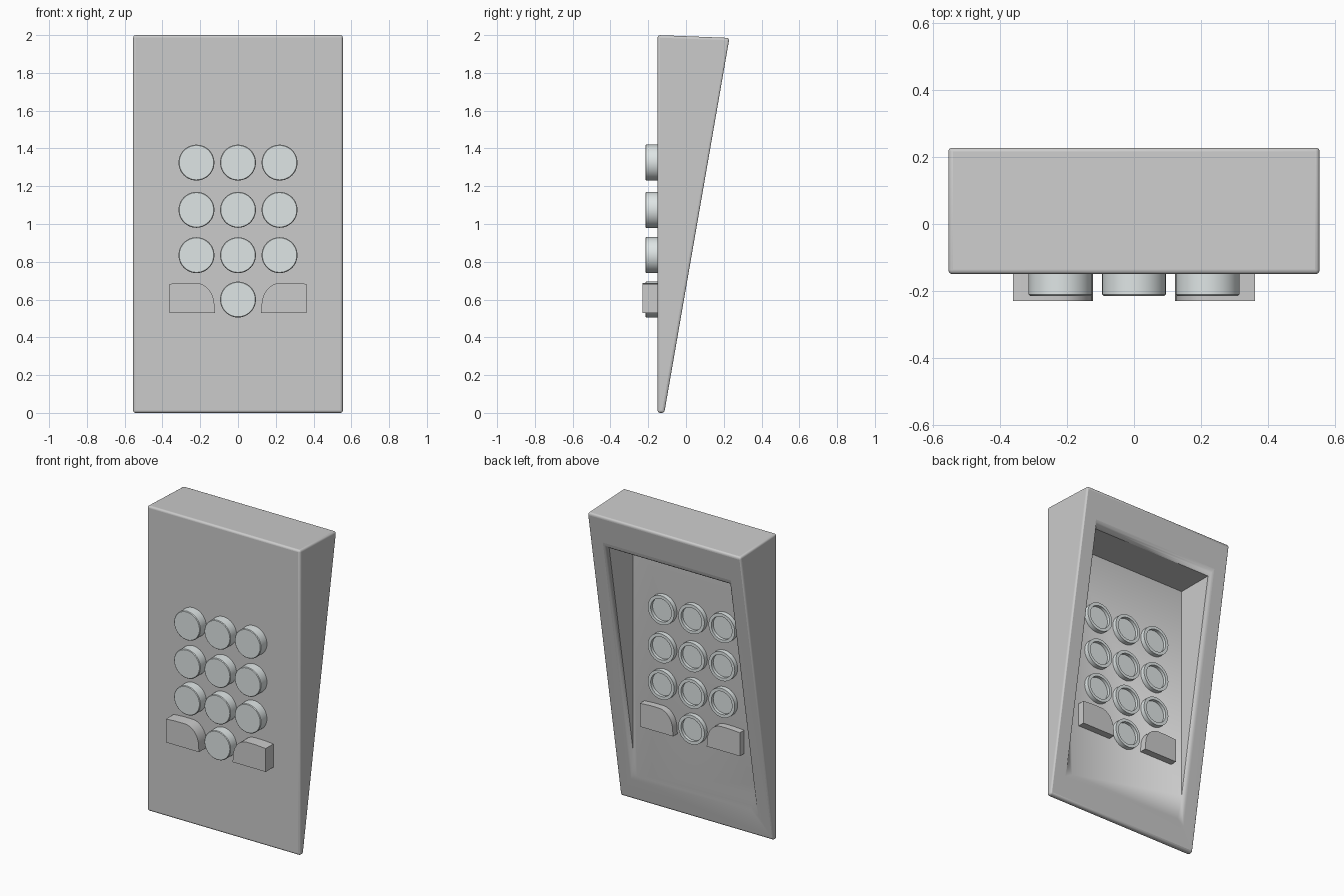
import bpy, bmesh, math

if "Cube" in bpy.data.objects:
    bpy.data.objects.remove(bpy.data.objects["Cube"])


def make_object(name, bm, smooth=True):
    bmesh.ops.recalc_face_normals(bm, faces=bm.faces)
    mesh = bpy.data.meshes.new(name)
    bm.to_mesh(mesh)
    bm.free()
    ob = bpy.data.objects.new(name, mesh)
    bpy.context.collection.objects.link(ob)
    if smooth:
        bpy.ops.object.select_all(action='DESELECT')
        ob.select_set(True)
        bpy.context.view_layer.objects.active = ob
        bpy.ops.object.shade_smooth_by_angle(angle=math.radians(30))
    return ob


# Wedge-shaped housing, hollow at the back
W, IN = 0.555, 0.445           # half widths: outside and cavity
FRONT, PLATE = -0.15, -0.085   # front face and cavity floor
TOP_IN = 1.76


def slope_y(z):
    return -0.115 + (0.23 + 0.115) * z / 1.985


tip_z = (PLATE + 0.115) * 1.985 / 0.345
bm = bmesh.new()


def pair(x, y, z):
    return [bm.verts.new((s * x, y, z)) for s in (-1, 1)]


fb, ft = pair(W, FRONT, 0), pair(W, FRONT, 2)
bb, bt = pair(W, slope_y(0), 0), pair(W, 0.23, 1.985)
rim = pair(IN, slope_y(TOP_IN), TOP_IN)
deep = pair(IN, PLATE, TOP_IN)
tip = pair(IN, PLATE, tip_z)
# Bands that run from side to side: front, top, rim top, cavity top, floor, rim bottom, base
loop = [fb, ft, bt, rim, deep, tip, bb]
for a, b in zip(loop, loop[1:] + loop[:1]):
    bm.faces.new((a[0], a[1], b[1], b[0]))
# Outer side, side rim and cavity side
for i in (0, 1):
    bm.faces.new((fb[i], ft[i], bt[i], bb[i]))
    bm.faces.new((bb[i], bt[i], rim[i], tip[i]))
    bm.faces.new((rim[i], deep[i], tip[i]))
weight = bm.edges.layers.float.new('bevel_weight_edge')
outer = set(fb + ft + bb + bt)
for e in bm.edges:
    a, b = e.verts
    if a in outer and b in outer:
        e[weight] = 0.45
    elif rim[0] in e.verts and rim[1] in e.verts:
        e[weight] = 1.0
    elif any(rim[i] in e.verts and tip[i] in e.verts for i in (0, 1)):
        e[weight] = 1.0
housing = make_object('housing', bm)
bev = housing.modifiers.new('rounded_edges', 'BEVEL')
bev.limit_method = 'WEIGHT'
bev.width = 0.03
bev.segments = 4

# Round buttons with a shallow recess on the back end
button_mat = bpy.data.materials.new('pale_button')
button_mat.diffuse_color = (0.74, 0.79, 0.79, 1)
button_mat.use_nodes = True
button_mat.node_tree.nodes["Principled BSDF"].inputs["Base Color"].default_value = button_mat.diffuse_color


def lathe(profile, x, z, sides=48):
    b = bmesh.new()
    rings = [[b.verts.new((x + r * math.cos(2 * math.pi * k / sides), y,
                           z + r * math.sin(2 * math.pi * k / sides)))
              for k in range(sides)] for r, y in profile]
    for p, q in zip(rings, rings[1:]):
        for k in range(sides):
            n = (k + 1) % sides
            b.faces.new((p[k], p[n], q[n], q[k]))
    b.faces.new(rings[0])
    b.faces.new(rings[-1])
    return b


profile = [(0.091, -0.215), (0.095, -0.211), (0.095, -0.055),
           (0.075, -0.055), (0.075, -0.075)]
centres = [(x, z) for z in (1.325, 1.075, 0.835) for x in (-0.22, 0, 0.22)] + [(0, 0.60)]
for n, (x, z) in enumerate(centres):
    button = make_object(f'round_button_{n + 1}', lathe(profile, x, z))
    button.data.materials.append(button_mat)

# Mirrored corner buttons with one rounded upper corner
outline = [(0.362, 0.53), (0.362, 0.683), (0.29, 0.688), (0.225, 0.688)]
for k in range(1, 9):
    t = math.pi / 2 * k / 8
    outline.append((0.225 - 0.10 * math.sin(t), 0.57 + 0.118 * math.cos(t)))
outline.append((0.122, 0.53))
for side, name in ((-1, 'left'), (1, 'right')):
    b = bmesh.new()
    face = b.faces.new([b.verts.new((side * x, -0.23, z)) for x, z in outline])
    ext = bmesh.ops.extrude_face_region(b, geom=[face], use_keep_orig=True)
    verts = [v for v in ext['geom'] if isinstance(v, bmesh.types.BMVert)]
    bmesh.ops.translate(b, vec=(0, 0.19, 0), verts=verts)
    make_object(f'corner_button_{name}', b)
